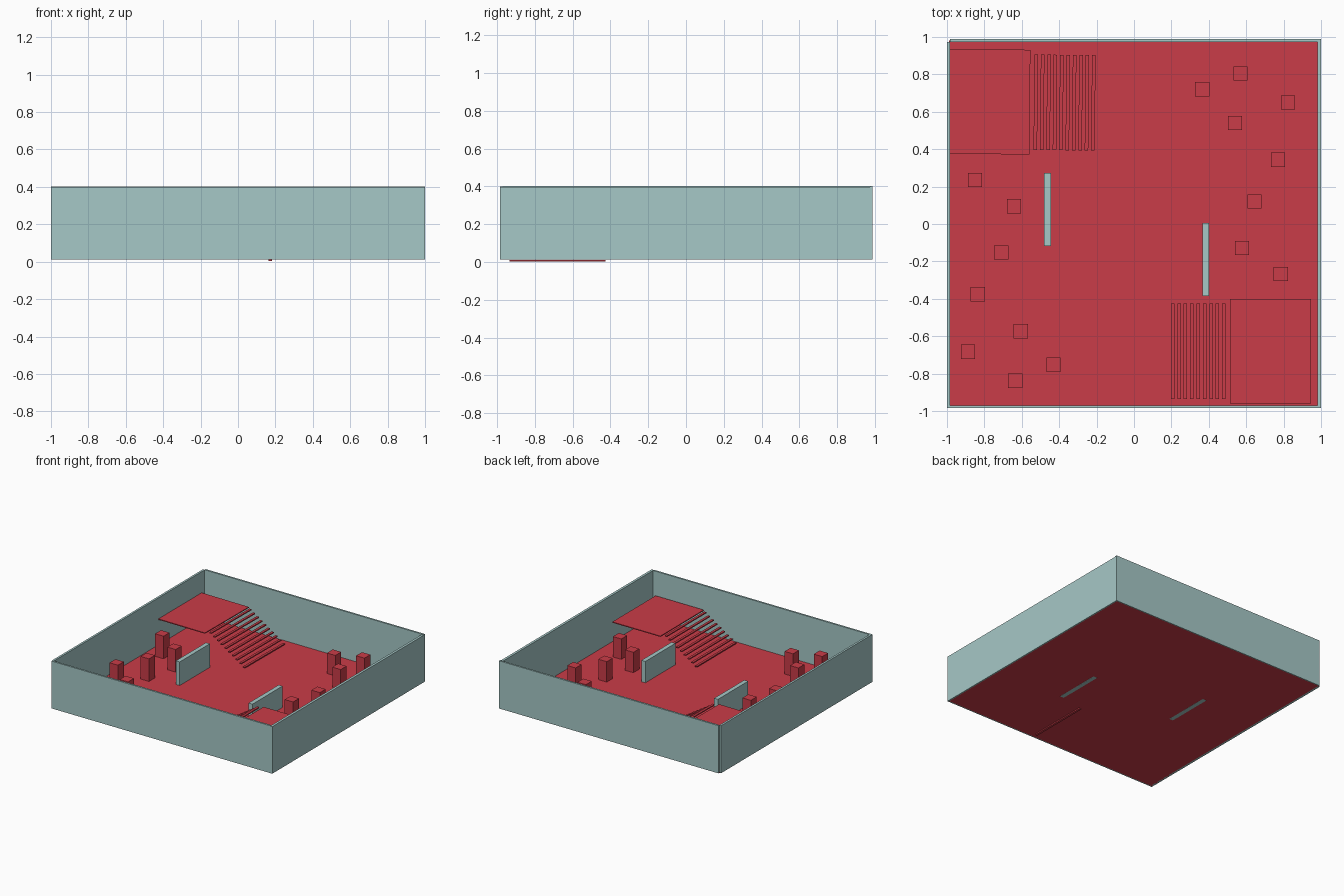
import bpy, math
from mathutils import Matrix, Vector

if "Cube" in bpy.data.objects:
    bpy.data.objects.remove(bpy.data.objects["Cube"])


def material(name, color):
    m = bpy.data.materials.new(name)
    m.diffuse_color = color
    m.use_nodes = True
    m.node_tree.nodes["Principled BSDF"].inputs["Base Color"].default_value = m.diffuse_color
    return m


RED = material("red", (0.59, 0.045, 0.065, 1))
TEAL = material("pale_teal", (0.38, 0.58, 0.57, 1))


def box(name, lo, hi, mat, place=Matrix()):
    """Axis-aligned box from corner lo to corner hi, moved by place."""
    lo, hi = Vector(lo), Vector(hi)
    bpy.ops.mesh.primitive_cube_add(size=1)
    ob = bpy.context.object
    ob.name = name
    ob.data.transform(place @ Matrix.Translation((lo + hi) / 2)
                      @ Matrix.Diagonal((*(hi - lo), 1)))
    ob.data.materials.append(mat)
    return ob


# floor
FLOOR = 0.013
box("floor", (-0.99, -0.975, FLOOR), (0.99, 0.98, 0.017), RED)

# outer walls, overlapping pinwheel fashion at the corners
box("front_wall", (-1, -0.985, FLOOR), (0.98, -0.97, 0.4), TEAL)
box("back_wall", (-0.985, 0.973, FLOOR), (1, 0.988, 0.403), TEAL)
box("left_wall", (-1, -0.97, FLOOR), (-0.983, 0.973, 0.402), TEAL)
box("right_wall", (0.98, -0.985, FLOOR), (1, 0.973, 0.398), TEAL)

# one half of the arena, laid out on the right
COLUMNS = [(0.365, 0.72), (0.57, 0.805), (0.823, 0.65), (0.54, 0.54),
           (0.77, 0.343), (0.645, 0.12), (0.577, -0.128), (0.785, -0.268)]


def half(side, place, lift, stair_place):
    # square columns
    for i, (x, y) in enumerate(COLUMNS):
        box(f"{side}_column_{i + 1}", (x - 0.038, y - 0.038, 0.014 - lift),
            (x + 0.038, y + 0.038, 0.184), RED, place)
    # raised platform
    box(f"{side}_platform", (0.512, -0.96, 0.199), (0.947, -0.4, 0.206),
        RED, stair_place)
    # floating stair treads
    for i in range(10):
        x, z = 0.163 + i * 0.0342, 0.003 + i * 0.0218
        box(f"{side}_step_{i + 1}", (x, -0.935, z), (x + 0.019, -0.425, z + 0.009),
            RED, stair_place)
    # low cover wall
    box(f"{side}_cover_wall", (0.365, -0.385, 0.0125 - lift), (0.4, 0.005, 0.192),
        TEAL, cover[side])


turn = Matrix.Rotation(math.pi, 4, 'Z')
cover = {"right": Matrix(),
         "left": Matrix.Translation((-0.08, -0.113, 0.018)) @ turn}

half("right", Matrix(), 0, Matrix())
# the other half is the same layout turned around
half("left", Matrix.Translation((-0.065, -0.033, 0.018)) @ turn, 0.018,
     Matrix.Translation((-0.052, -0.034, 0.024))
     @ Matrix.Rotation(math.pi - math.radians(0.6), 4, 'Z'))
